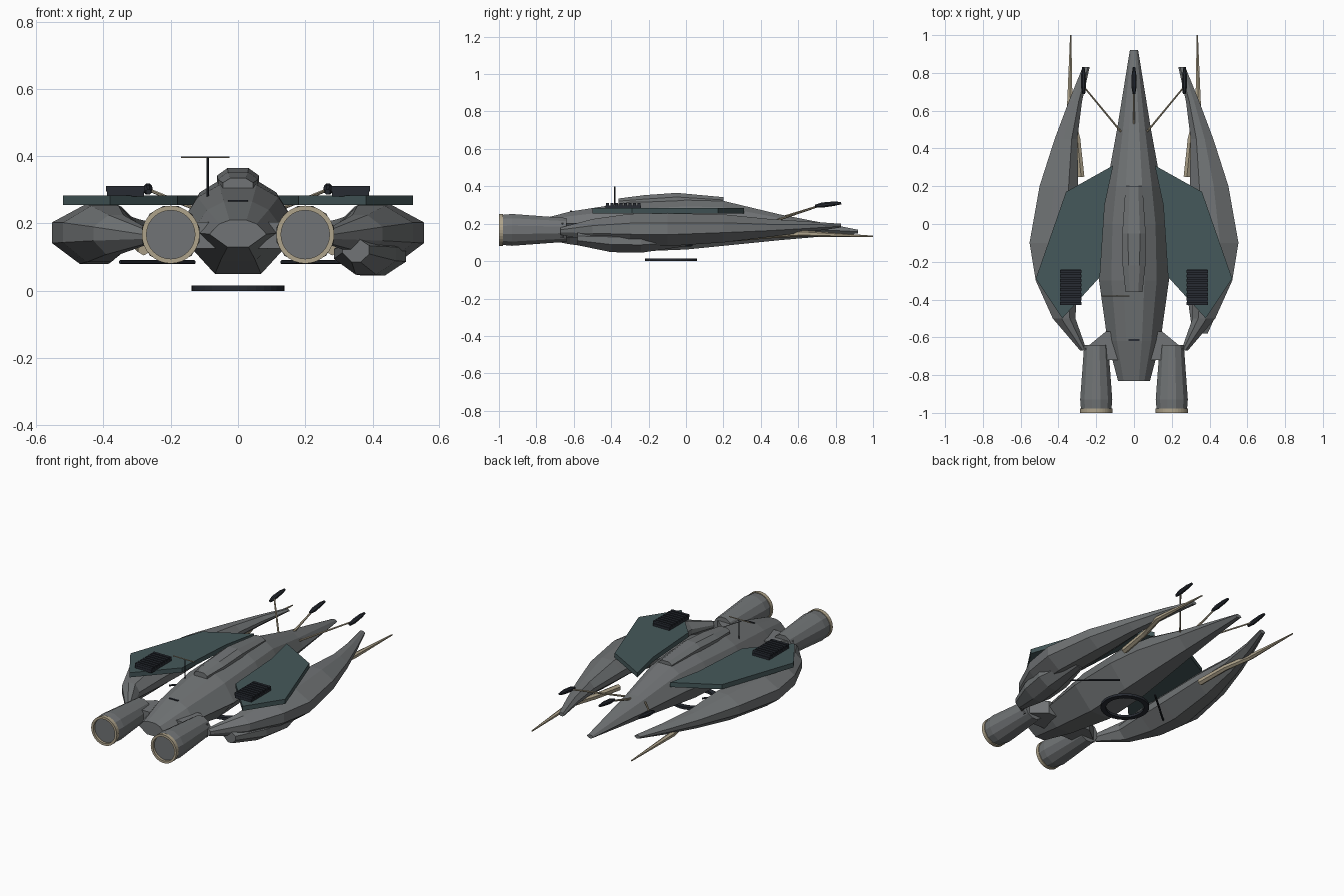
import bpy, bmesh, math
from mathutils import Vector

if "Cube" in bpy.data.objects:
    bpy.data.objects.remove(bpy.data.objects["Cube"])


def material(name, rgb):
    m = bpy.data.materials.new(name)
    m.use_nodes = True
    m.diffuse_color = (*rgb, 1)
    bsdf = next(n for n in m.node_tree.nodes if n.type == "BSDF_PRINCIPLED")
    bsdf.inputs["Base Color"].default_value = (*rgb, 1)
    bsdf.inputs["Roughness"].default_value = 0.7
    return m


GREY = material("hull grey", (0.165, 0.175, 0.18))
TEAL = material("dark teal", (0.06, 0.098, 0.103))
TAN = material("pale tan", (0.43, 0.37, 0.26))
DARK = material("blue black", (0.02, 0.024, 0.032))


def finish(name, bm, mat):
    bmesh.ops.recalc_face_normals(bm, faces=bm.faces)
    mesh = bpy.data.meshes.new(name)
    bm.to_mesh(mesh)
    bm.free()
    mesh.materials.append(mat)
    obj = bpy.data.objects.new(name, mesh)
    bpy.context.collection.objects.link(obj)
    return obj


def skin(name, rings, mat, closed=False):
    """Join rings of points into a solid, or into a closed loop."""
    bm = bmesh.new()
    loops = [[bm.verts.new(p) for p in ring] for ring in rings]
    n = len(loops[0])
    pairs = list(zip(loops, loops[1:]))
    if closed:
        pairs.append((loops[-1], loops[0]))
    else:
        bm.faces.new(loops[0])
        bm.faces.new(loops[-1])
    for a, b in pairs:
        for i in range(n):
            j = (i + 1) % n
            bm.faces.new((a[i], a[j], b[j], b[i]))
    return finish(name, bm, mat)


def loft(name, profile, sections, mat, side=1):
    """Sections are y, inner x, outer x, low z, high z; profile is u, v in 0..1."""
    rings = [[(side * (x0 + u * (x1 - x0)), y, z0 + v * (z1 - z0)) for u, v in profile]
             for y, x0, x1, z0, z1 in sections]
    return skin(name, rings, mat)


def prism(name, outline, z0, z1, mat, side=1):
    return skin(name, [[(side * x, y, z) for x, y in outline] for z in (z0, z1)], mat)


def box(name, x0, x1, y0, y1, z0, z1, mat, side=1):
    return prism(name, [(x0, y0), (x1, y0), (x1, y1), (x0, y1)], z0, z1, mat, side)


def tube(name, path, radii, mat, sides=8, side=1):
    """Tapered rod along a path."""
    pts = [Vector((side * x, y, z)) for x, y, z in path]
    rings = []
    for i, p in enumerate(pts):
        d = (pts[min(i + 1, len(pts) - 1)] - pts[max(i - 1, 0)]).normalized()
        q = d.to_track_quat("Z", "Y")
        rings.append([p + q @ Vector((math.cos(a), math.sin(a), 0)) * radii[i]
                      for a in (math.tau * (k + 0.5) / sides for k in range(sides))])
    return skin(name, rings, mat)


def ring(name, centre, axis, inner, outer, depth, mat, sides=32):
    q = Vector(axis).to_track_quat("Z", "Y")
    cross = [(inner, 0), (outer, 0), (outer, depth), (inner, depth)]
    rings = [[Vector(centre) + q @ Vector((r * math.cos(a), r * math.sin(a), h)) for r, h in cross]
             for a in (math.tau * k / sides for k in range(sides))]
    return skin(name, rings, mat, closed=True)


# Central hull
half = [(0.37, 0), (1, 0.48), (0.65, 0.86), (0.3, 1)]
full = half + [(-u, v) for u, v in reversed(half)]
hull_profile = [((u + 1) / 2, v) for u, v in full]
hull = [(-0.83, 0.085, 0.13, 0.21), (-0.62, 0.14, 0.09, 0.265), (-0.3, 0.185, 0.05, 0.315),
        (0, 0.175, 0.062, 0.33), (0.2, 0.145, 0.082, 0.322), (0.5, 0.09, 0.112, 0.25),
        (0.92, 0.022, 0.148, 0.168)]
loft("central_hull", hull_profile, [(y, -w, w, a, b) for y, w, a, b in hull], GREY)

# Raised canopy
cab = [(0, 0), (1, 0), (1, 0.6), (0.75, 1), (0.25, 1), (0, 0.6)]
loft("canopy", cab, [(-0.36, -0.045, 0.045, 0.3, 0.335), (-0.22, -0.06, 0.06, 0.3, 0.353),
                     (-0.05, -0.062, 0.062, 0.31, 0.365), (0.2, -0.045, 0.045, 0.305, 0.342)], GREY)
box("hull_hatch_line", -0.03, 0.03, -0.62, -0.61, 0.262, 0.27, DARK)

pod_profile = [(0.35, 0), (0.68, 0), (1, 0.35), (1, 0.7), (0.62, 1), (0.25, 1), (0, 0.65), (0, 0.4)]
pod = [(-0.67, 0.25, 0.285, 0.14, 0.18), (-0.5, 0.31, 0.43, 0.108, 0.225),
       (-0.3, 0.3, 0.52, 0.085, 0.253), (-0.1, 0.295, 0.553, 0.08, 0.256),
       (0.2, 0.295, 0.5, 0.1, 0.25), (0.45, 0.3, 0.42, 0.13, 0.225),
       (0.65, 0.275, 0.345, 0.155, 0.212), (0.83, 0.235, 0.272, 0.18, 0.2)]
plate = [(0.11, 0.31), (0.36, 0.17), (0.52, -0.29), (0.38, -0.5), (0.18, -0.28), (0.155, 0.1)]

for s, tag in ((1, "left"), (-1, "right")):
    # Curved side pod and its long prong
    loft(f"{tag}_side_pod", pod_profile, pod, GREY, s)
    tube(f"{tag}_prong", [(0.28, 0.25, 0.125), (0.3, 0.45, 0.14), (0.34, 0.62, 0.148), (0.335, 1, 0.132)],
         (0.02, 0.018, 0.017, 0.004), TAN, 6, s)

    # Wing plate with louvred vent
    prism(f"{tag}_wing_plate", plate, 0.255, 0.283, TEAL, s)
    box(f"{tag}_vent_base", 0.28, 0.39, -0.43, -0.24, 0.28, 0.297, DARK, s)
    for k in range(8):
        y = -0.428 + k * 0.024
        box(f"{tag}_vent_slat_{k + 1}", 0.277, 0.393, y, y + 0.016, 0.295, 0.311, DARK, s)

    # Engine, nozzle rim and mounting
    tube(f"{tag}_engine", [(0.2, -0.64, 0.167), (0.2, -0.72, 0.167), (0.2, -0.93, 0.167), (0.2, -0.985, 0.167)],
         (0.066, 0.072, 0.088, 0.083), GREY, 12, s)
    ring(f"{tag}_nozzle_rim", (s * 0.2, -1, 0.167), (0, 1, 0), 0.072, 0.086, 0.022, TAN)
    prism(f"{tag}_engine_mount", [(0.06, -0.72), (0.22, -0.72), (0.26, -0.66), (0.15, -0.57), (0.08, -0.57)],
          0.125, 0.205, GREY, s)

    # Outer gun and belly rod
    tube(f"{tag}_gun_arm", [(0.07, 0.49, 0.22), (0.26, 0.72, 0.298)], (0.006, 0.005), TAN, 6, s)
    tube(f"{tag}_gun_tip", [(0.266, 0.69, 0.294), (0.268, 0.73, 0.3), (0.268, 0.79, 0.307), (0.268, 0.83, 0.31)],
         (0.008, 0.015, 0.013, 0.007), DARK, 8, s)
    tube(f"{tag}_belly_rod", [(0.13, 0.03, 0.085), (0.35, -0.16, 0.085)], (0.006, 0.006), DARK, 6, s)

# Centre gun
tube("centre_gun_arm", [(0, 0.49, 0.225), (0, 0.72, 0.298)], (0.008, 0.005), TAN, 6)
tube("centre_gun_tip", [(0, 0.69, 0.294), (0, 0.73, 0.3), (0, 0.79, 0.307), (0, 0.83, 0.31)],
     (0.008, 0.015, 0.013, 0.007), DARK)

# Cargo pod under the left side only
loft("cargo_pod", pod_profile, [(-0.58, 0.31, 0.39, 0.085, 0.155), (-0.4, 0.285, 0.47, 0.048, 0.165),
                                (-0.24, 0.3, 0.5, 0.045, 0.165), (0, 0.36, 0.45, 0.08, 0.15)], GREY)

# Mast antenna and belly ring
tube("antenna_mast", [(-0.09, -0.38, 0.28), (-0.09, -0.38, 0.398)], (0.004, 0.004), DARK)
tube("antenna_bar", [(-0.17, -0.38, 0.397), (-0.025, -0.38, 0.397)], (0.003, 0.003), TAN)
ring("belly_ring", (0, -0.08, 0), (0, 0, 1), 0.108, 0.138, 0.015, DARK)
